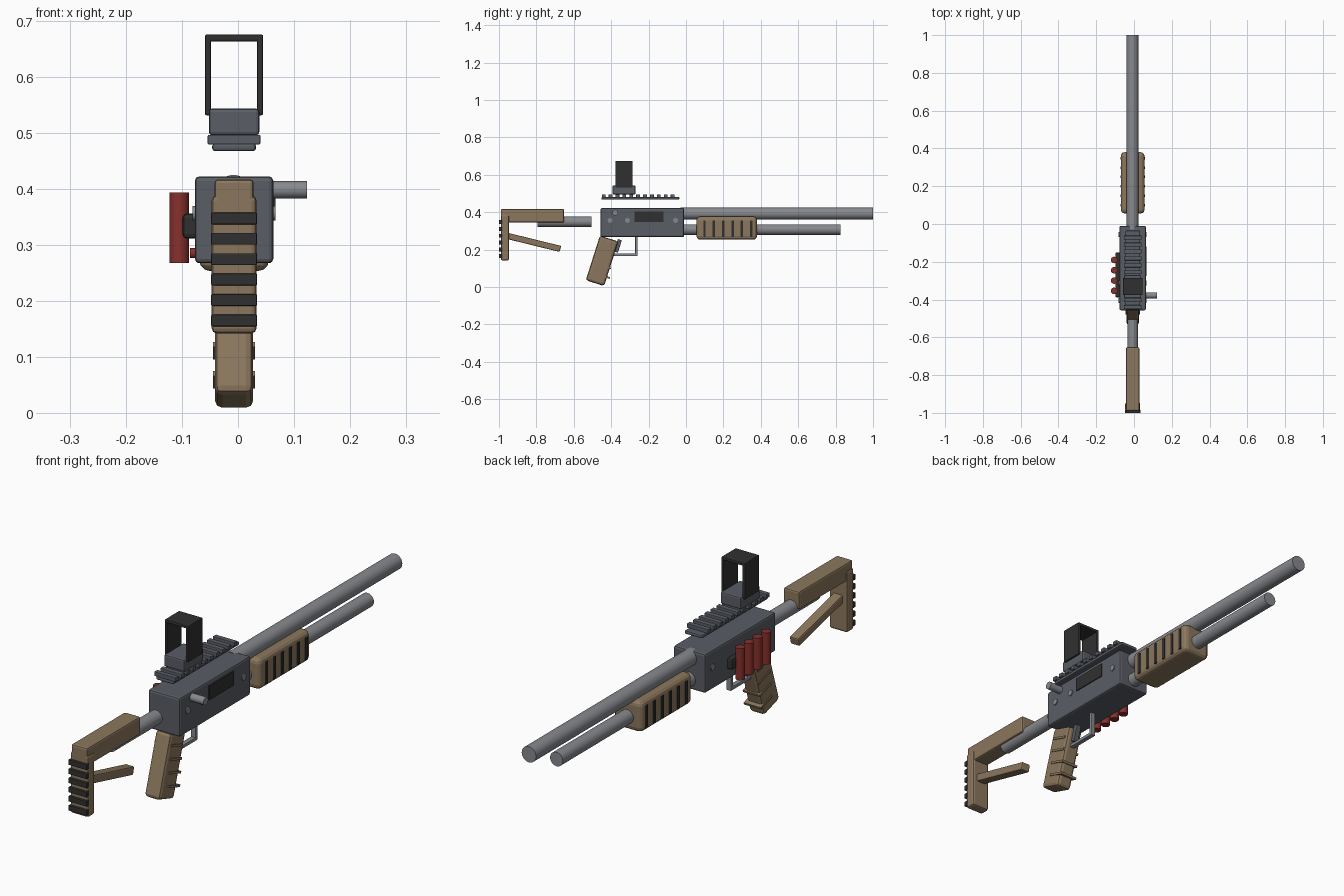
import bpy
import math
from mathutils import Vector

cube = bpy.data.objects.get("Cube")
if cube:
    bpy.data.objects.remove(cube, do_unlink=True)

CX = -0.007  # centre plane of the body


def material(name, r, g, b):
    m = bpy.data.materials.new(name)
    m.use_nodes = True
    m.diffuse_color = (r, g, b, 1)
    m.node_tree.nodes["Principled BSDF"].inputs["Base Color"].default_value = (r, g, b, 1)
    return m


GUNMETAL = material("gunmetal", 0.10, 0.11, 0.13)
STEEL = material("steel grey", 0.24, 0.25, 0.27)
TAN = material("tan", 0.26, 0.185, 0.11)
BLACK = material("black", 0.03, 0.03, 0.03)
RED = material("red", 0.24, 0.03, 0.025)


def finish(ob, name, mat, bevel=0, segments=2):
    ob.name = name
    ob.data.materials.append(mat)
    if bevel:
        mod = ob.modifiers.new("Bevel", 'BEVEL')
        mod.width = bevel
        mod.segments = segments
        mod.limit_method = 'ANGLE'
    return ob


def box(name, mat, x, y, z, bevel=0, tilt=0, segments=2):
    """Box from (min, max) ranges, tilted about x in degrees."""
    spans = (x, y, z)
    bpy.ops.mesh.primitive_cube_add(size=1, location=[(a + b) / 2 for a, b in spans])
    ob = bpy.context.object
    ob.scale = [b - a for a, b in spans]
    bpy.ops.object.transform_apply(location=False, rotation=False, scale=True)
    ob.rotation_euler.x = math.radians(tilt)
    return finish(ob, name, mat, bevel, segments)


def mid(half):
    return (CX - half, CX + half)


def span(centre, size):
    return (centre - size / 2, centre + size / 2)


def rod(name, mat, start, end, radius, sides=32, bevel=0):
    a, b = Vector(start), Vector(end)
    bpy.ops.mesh.primitive_cylinder_add(vertices=sides, radius=radius,
                                        depth=(b - a).length, location=(a + b) / 2)
    ob = bpy.context.object
    ob.rotation_euler = (b - a).to_track_quat('Z', 'Y').to_euler()
    bpy.ops.object.shade_smooth_by_angle(angle=math.radians(35))
    return finish(ob, name, mat, bevel)


# Receiver with its pins, port and handle
box("receiver", GUNMETAL, mid(0.07), (-0.457, -0.01), (0.267, 0.422), 0.008)
for i, y in enumerate((-0.406, -0.313, -0.056)):
    rod(f"receiver_pin_{i}", STEEL, (CX - 0.074, y, 0.356), (CX + 0.074, y, 0.356), 0.013, 16)
box("side_port", BLACK, (0.058, 0.067), (-0.275, -0.12), (0.348, 0.404))
rod("bolt_handle", STEEL, (0.02, -0.378, 0.398), (0.123, -0.378, 0.398), 0.0155, 24)
rod("safety_button", RED, (-0.07, -0.36, 0.285), (-0.086, -0.36, 0.285), 0.009, 16)

# Tubes along the body
rod("barrel", STEEL, (CX - 0.001, -0.03, 0.393), (CX - 0.001, 1, 0.393), 0.0315)
rod("lower_tube", STEEL, (CX, -0.03, 0.307), (CX, 0.825, 0.307), 0.028)
rod("stock_tube", STEEL, (CX, -0.795, 0.349), (CX, -0.505, 0.349), 0.028)

# Sliding handguard with dark side ribs
box("handguard", TAN, mid(0.0625), (0.056, 0.38), (0.253, 0.377), 0.02, segments=3)
for i in range(6):
    y = 0.099 + 0.05 * i
    for label, side in (("left", 1), ("right", -1)):
        box(f"handguard_rib_{label}_{i}", BLACK, span(CX + side * 0.0615, 0.008),
            span(y, 0.013), (0.267, 0.357))

# Grip with raised ridges
box("grip", TAN, mid(0.034), span(-0.449, 0.103), span(0.14, 0.25), 0.013, -17.5)
for i in range(4):
    box(f"grip_ridge_{i}", TAN, mid(0.0375), span(-0.443 + 0.006 * i, 0.075),
        span(0.059 + 0.052 * i, 0.009), 0, -17.5)

# Trigger and guard
box("trigger", GUNMETAL, mid(0.011), span(-0.364, 0.022), span(0.22, 0.07), 0.003, -17.5)
box("guard_bottom", STEEL, mid(0.01), (-0.41, -0.258), (0.166, 0.18), 0.003)
box("guard_front", STEEL, mid(0.01), (-0.272, -0.258), (0.168, 0.275), 0.003)

# Stock
box("stock_bar", TAN, mid(0.035), (-0.99, -0.652), (0.345, 0.417), 0.007)
box("butt_plate", TAN, mid(0.04), (-0.99, -0.946), (0.142, 0.388), 0.009)
for i in range(6):
    box(f"butt_rib_{i}", BLACK, mid(0.041), (-1, -0.984), span(0.165 + 0.0364 * i, 0.021), 0.002)
box("stock_brace", TAN, mid(0.02), span(-0.815, 0.295), span(0.239, 0.033), 0.005, -13.8)

# Side cartridge holder
box("cartridge_holder", BLACK, (-0.099, -0.07), (-0.388, -0.15), (0.311, 0.356), 0.008)
for i in range(4):
    y = -0.354 + 0.0545 * i
    rod(f"cartridge_{i}", RED, (-0.105, y, 0.267), (-0.105, y, 0.393), 0.0175, 24)

# Top rail
box("rail_base", GUNMETAL, mid(0.039), (-0.452, -0.035), (0.467, 0.481), 0.005)
for i in range(11):
    box(f"rail_tooth_{i}", GUNMETAL, mid(0.047), span(-0.44 + 0.0368 * i, 0.02),
        (0.479, 0.496), 0.002)

# Sight
box("sight_base", GUNMETAL, mid(0.045), (-0.393, -0.27), (0.495, 0.543), 0.006)
for label, side in (("left", 1), ("right", -1)):
    box(f"sight_post_{label}", BLACK, span(CX + side * 0.0465, 0.011),
        (-0.377, -0.286), (0.531, 0.672), 0.003)
box("sight_top", BLACK, mid(0.052), (-0.377, -0.286), (0.663, 0.675), 0.003)
